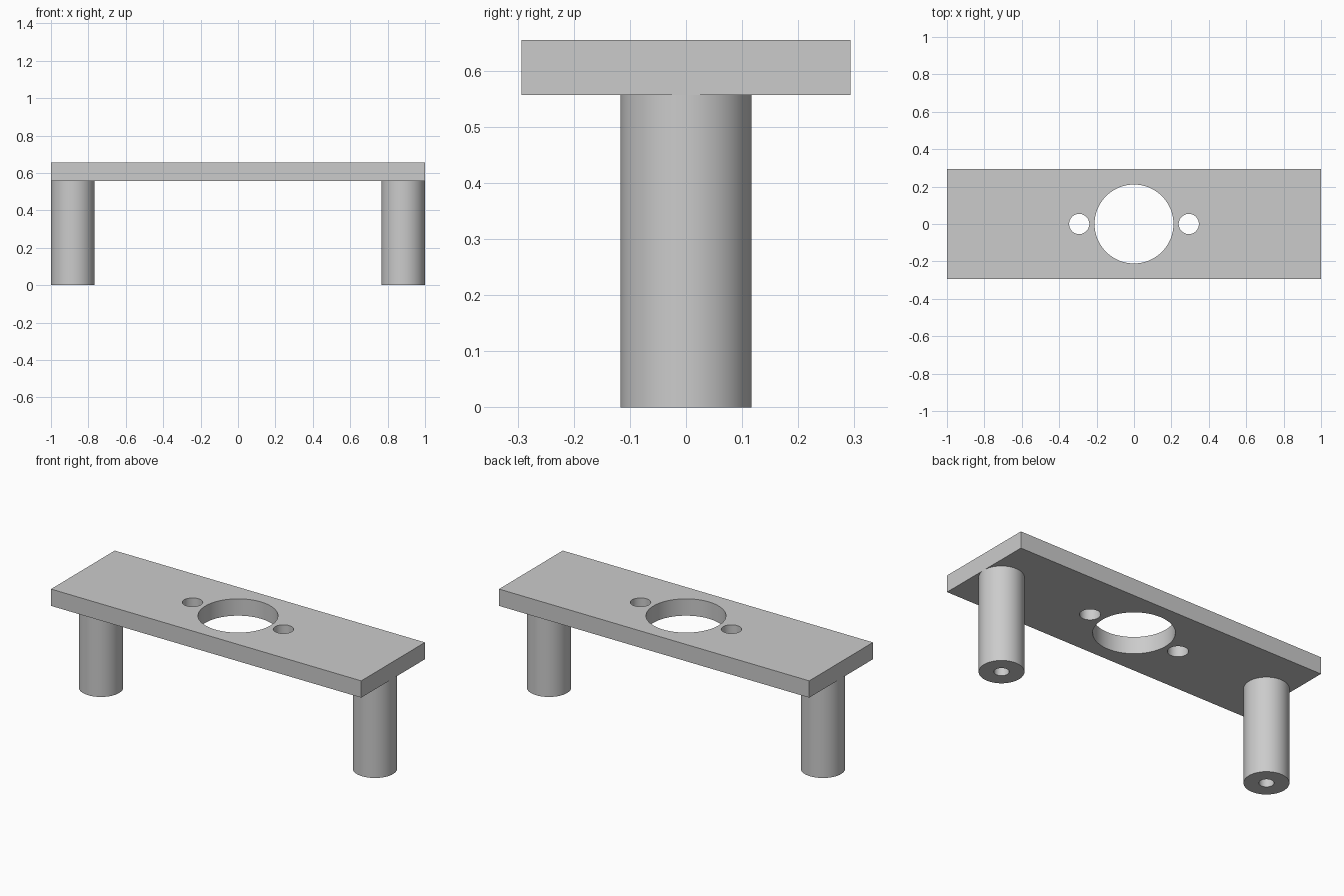
import bpy
import bmesh
import math
from mathutils import Matrix, Vector

cube = bpy.data.objects.get("Cube")
if cube:
    bpy.data.objects.remove(cube, do_unlink=True)

LENGTH, WIDTH, TOP, UNDERSIDE = 2.0, 0.587, 0.655, 0.557
LEG_RADIUS, BORE_RADIUS = 0.117, 0.039

grey = bpy.data.materials.new("plain grey")
grey.use_nodes = True
colour = (0.6, 0.6, 0.6, 1)
grey.diffuse_color = colour
grey.node_tree.nodes["Principled BSDF"].inputs["Base Color"].default_value = colour


def make_object(name, bm):
    mesh = bpy.data.meshes.new(name)
    bm.to_mesh(mesh)
    bm.free()
    mesh.materials.append(grey)
    obj = bpy.data.objects.new(name, mesh)
    bpy.context.collection.objects.link(obj)
    return obj


def smooth(obj):
    bpy.ops.object.select_all(action="DESELECT")
    obj.select_set(True)
    bpy.context.view_layer.objects.active = obj
    bpy.ops.object.shade_smooth_by_angle(angle=math.radians(30))


# Flat top plate
middle = (TOP + UNDERSIDE) / 2
bm = bmesh.new()
bmesh.ops.create_cube(bm, size=1, matrix=Matrix.Translation((0, 0, middle))
                      @ Matrix.Diagonal((LENGTH, WIDTH, TOP - UNDERSIDE, 1)))
plate = make_object("top_plate", bm)

# Large centre opening and two small mounting holes
for name, x, radius in (("centre_hole", 0, 0.211),
                        ("left_hole", 0.293, 0.054),
                        ("right_hole", -0.293, 0.054)):
    bm = bmesh.new()
    bmesh.ops.create_cone(bm, cap_ends=True, segments=64, radius1=radius,
                          radius2=radius, depth=0.3,
                          matrix=Matrix.Translation((x, 0, middle)))
    cutter = make_object(name + "_cutter", bm)
    cutter.hide_render = True
    cut = plate.modifiers.new(name, "BOOLEAN")
    cut.operation = "DIFFERENCE"
    cut.solver = "EXACT"
    cut.object = cutter
    bpy.context.view_layer.objects.active = plate
    bpy.ops.object.modifier_apply(modifier=name)
    bpy.data.objects.remove(cutter, do_unlink=True)
smooth(plate)

# Round legs with a screw bore, spun from a profile and closed by the plate
for name, side in (("left_leg", 1), ("right_leg", -1)):
    bm = bmesh.new()
    profile = [(BORE_RADIUS, UNDERSIDE), (BORE_RADIUS, 0),
               (LEG_RADIUS, 0), (LEG_RADIUS, UNDERSIDE)]
    verts = [bm.verts.new((r, 0, z)) for r, z in profile]
    edges = [bm.edges.new(pair) for pair in zip(verts, verts[1:])]
    bmesh.ops.spin(bm, geom=verts + edges, cent=(0, 0, 0), axis=(0, 0, 1),
                   angle=math.tau, steps=64, use_merge=True)
    bmesh.ops.remove_doubles(bm, verts=bm.verts, dist=0.0001)
    bm.normal_update()
    # Make the bottom ring face down, with the walls following it
    ring = next(f for f in bm.faces if abs(f.normal.z) > 0.9)
    if ring.normal.dot(Vector((0, 0, 1))) > 0:
        bmesh.ops.reverse_faces(bm, faces=bm.faces)
    leg = make_object(name, bm)
    leg.location.x = side * (LENGTH / 2 - LEG_RADIUS)
    smooth(leg)
